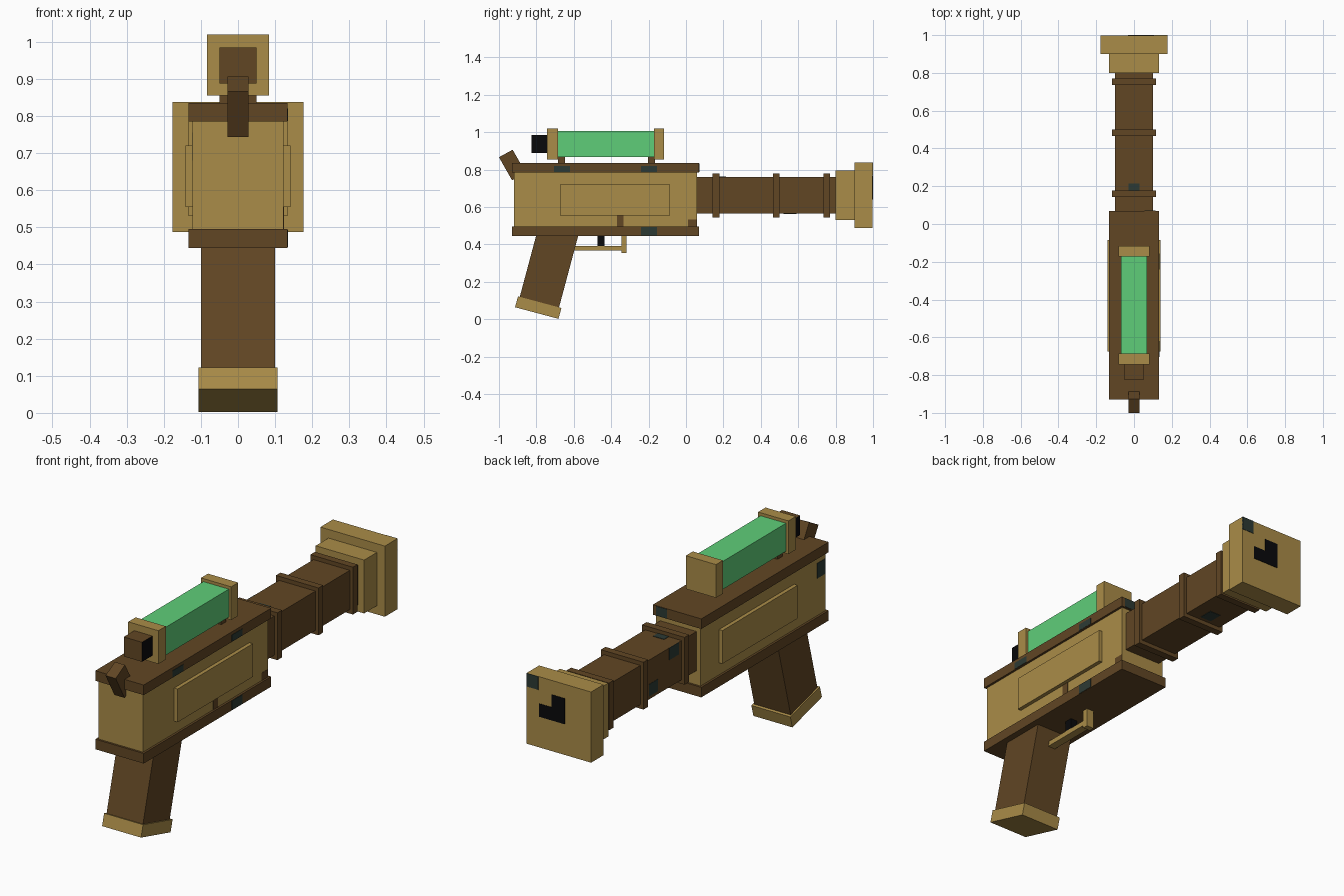
import bpy, bmesh, math
from mathutils import Matrix

cube = bpy.data.objects.get("Cube")
if cube:
    bpy.data.objects.remove(cube, do_unlink=True)


def material(name, rgb):
    lin = [(c / 255 / 12.92) if c < 11 else ((c / 255 + 0.055) / 1.055) ** 2.4 for c in rgb]
    m = bpy.data.materials.new(name)
    m.use_nodes = True
    m.diffuse_color = (*lin, 1)
    m.node_tree.nodes["Principled BSDF"].inputs["Base Color"].default_value = (*lin, 1)
    return m


BRASS = material("brass", (170, 140, 72))
BROWN = material("brown", (97, 70, 36))
GREEN = material("green", (95, 206, 121))
TEAL = material("dark_teal", (44, 58, 52))
BLACK = material("black", (9, 9, 11))


def finish(name, bm, *mats):
    bmesh.ops.recalc_face_normals(bm, faces=bm.faces)
    mesh = bpy.data.meshes.new(name)
    bm.to_mesh(mesh)
    bm.free()
    for m in mats:
        mesh.materials.append(m)
    ob = bpy.data.objects.new(name, mesh)
    bpy.context.collection.objects.link(ob)
    return ob


def box(name, xs, ys, zs, *mats):
    """Box from ranges; a single x number means symmetric half width."""
    if not isinstance(xs, tuple):
        xs = (-xs, xs)
    bm = bmesh.new()
    size = [b - a for a, b in (xs, ys, zs)]
    mid = [(a + b) / 2 for a, b in (xs, ys, zs)]
    bmesh.ops.create_cube(bm, size=1, matrix=Matrix.Translation(mid) @ Matrix.Diagonal((*size, 1)))
    return finish(name, bm, *mats)


def side_profile(name, half, points, mat):
    """Extrude a y-z outline across x."""
    bm = bmesh.new()
    face = bm.faces.new([bm.verts.new((-half, y, z)) for y, z in points])
    ext = bmesh.ops.extrude_face_region(bm, geom=[face])
    new = [v for v in ext["geom"] if isinstance(v, bmesh.types.BMVert)]
    bmesh.ops.translate(bm, verts=new, vec=(2 * half, 0, 0))
    return finish(name, bm, mat)


T = 0.003  # thickness of painted plates

# Body with rails and raised side panels
box("body", 0.122, (-0.92, 0.06), (0.47, 0.81), BRASS)
box("upper_rail", 0.133, (-0.93, 0.07), (0.785, 0.835), BROWN)
box("lower_rail", 0.133, (-0.93, 0.07), (0.445, 0.495), BROWN)
box("side_panels", 0.141, (-0.675, -0.085), (0.555, 0.72), BRASS)

# Barrel, rings and stepped muzzle
box("barrel", 0.1, (0.05, 0.81), (0.565, 0.76), BROWN)
for i, y in enumerate((0.16, 0.483, 0.753)):
    box(f"barrel_ring_{i + 1}", 0.117, (y - 0.018, y + 0.018), (0.545, 0.78), BROWN)
box("muzzle_collar", 0.133, (0.80, 0.90), (0.53, 0.795), BRASS)
box("muzzle_block", 0.177, (0.90, 0.998), (0.487, 0.838), BRASS)

# Glowing tube on top with end caps, supports and knob
box("tube", 0.07, (-0.69, -0.17), (0.866, 1.005), GREEN)
for name, a, b in (("rear", -0.743, -0.685), ("front", -0.172, -0.117)):
    box(f"tube_cap_{name}", 0.083, (a, b), (0.855, 1.02), BRASS)
for name, a, b in (("rear", -0.685, -0.647), ("front", -0.203, -0.165)):
    box(f"tube_support_{name}", 0.05, (a, b), (0.83, 0.87), BROWN)
knob = box("tube_knob", 0.05, (-0.825, -0.74), (0.888, 0.985), BROWN, BLACK)
for p in knob.data.polygons:
    p.material_index = int(abs(p.normal.x) > 0.5)

# Tilted hammer
side_profile("hammer", 0.028,
             [(-1.0, 0.866), (-0.927, 0.906), (-0.857, 0.784), (-0.93, 0.743)], BROWN)

# Raked grip and its base
side_profile("grip", 0.1, [(-0.795, 0.47), (-0.57, 0.47), (-0.681, 0.055), (-0.891, 0.111)], BROWN)
side_profile("grip_base", 0.107,
             [(-0.914, 0.064), (-0.898, 0.122), (-0.666, 0.06), (-0.682, 0.002)], BRASS)

# Trigger and guard
box("trigger", 0.018, (-0.474, -0.436), (0.392, 0.45), BLACK)
box("guard_bar", 0.02, (-0.62, -0.34), (0.366, 0.391), BRASS)
box("guard_post", 0.02, (-0.345, -0.317), (0.353, 0.45), BRASS)

# Muzzle opening and corner mark on the end face
box("muzzle_opening_tall", (-0.033, 0.039), (0.996, 1.0), (0.64, 0.768), BLACK)
box("muzzle_opening_low", (0.039, 0.108), (0.996, 1.0), (0.64, 0.705), BLACK)
box("muzzle_mark", (0.112, 0.177), (0.996, 1.0), (0.772, 0.838), TEAL)

# Worn marks on the sides: name, x surface, y range, z range, colour
marks = [
    ("upper_rail_mark_1", 0.133, (-0.705, -0.62), (0.787, 0.82), TEAL),
    ("upper_rail_mark_2", 0.133, (-0.24, -0.155), (0.787, 0.82), TEAL),
    ("lower_rail_mark", 0.133, (-0.24, -0.155), (0.447, 0.493), TEAL),
    ("body_notch_1", 0.122, (-0.37, -0.335), (0.495, 0.555), BROWN),
    ("body_notch_2", 0.122, (0.01, 0.06), (0.495, 0.533), BROWN),
    ("body_mark", -0.122, (-0.92, -0.855), (0.68, 0.755), TEAL),
    ("barrel_mark_1", -0.1, (0.2, 0.275), (0.70, 0.76), TEAL),
    ("barrel_mark_2", -0.1, (0.365, 0.435), (0.58, 0.64), TEAL),
]
for name, x, ys, zs, mat in marks:
    d = math.copysign(T, x)
    box(name, tuple(sorted((x - d, x + d / 2))), ys, zs, mat)

# Marks on the barrel top, barrel underside and upper rail end
box("barrel_top_mark", 0.03, (0.178, 0.215), (0.757, 0.762), TEAL)
box("barrel_under_mark", 0.03, (0.52, 0.59), (0.563, 0.568), TEAL)
box("rail_end_mark", (0.055, 0.115), (0.067, 0.072), (0.787, 0.833), TEAL)
